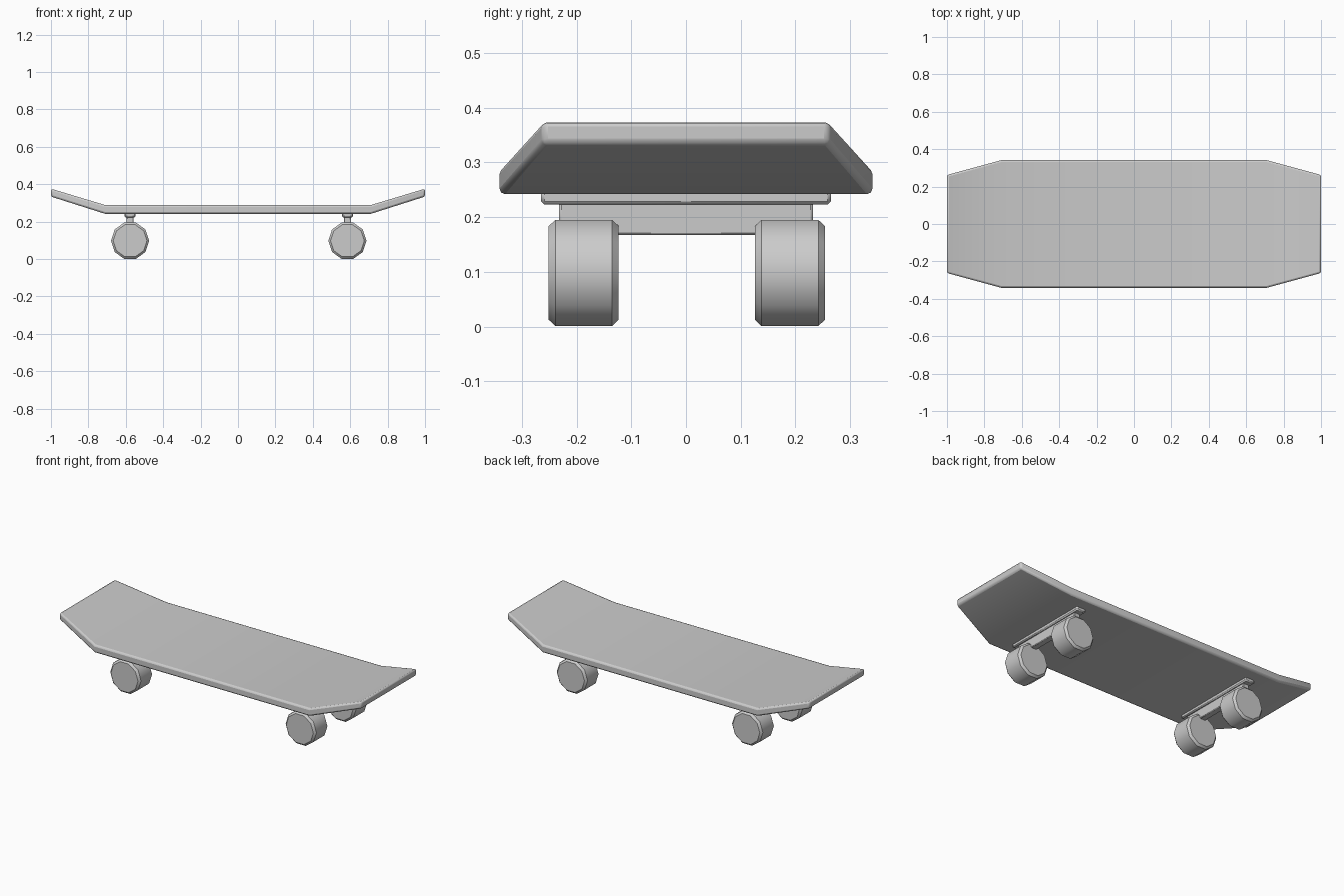
import bpy, bmesh, math

if "Cube" in bpy.data.objects:
    bpy.data.objects.remove(bpy.data.objects["Cube"])


def make(name, bm, bevel=0.0, segments=1):
    bmesh.ops.recalc_face_normals(bm, faces=bm.faces)
    mesh = bpy.data.meshes.new(name)
    bm.to_mesh(mesh)
    bm.free()
    obj = bpy.data.objects.new(name, mesh)
    bpy.context.collection.objects.link(obj)
    if bevel:
        mod = obj.modifiers.new("bevel", "BEVEL")
        mod.width = bevel
        mod.segments = segments
        mod.limit_method = "ANGLE"
        mod.angle_limit = math.radians(40)
    bpy.ops.object.select_all(action="DESELECT")
    obj.select_set(True)
    bpy.context.view_layer.objects.active = obj
    bpy.ops.object.shade_smooth_by_angle(angle=math.radians(40))
    return obj


def box(name, centre, size, bevel):
    bm = bmesh.new()
    bmesh.ops.create_cube(bm, size=1)
    bmesh.ops.scale(bm, vec=size, verts=bm.verts)
    bmesh.ops.translate(bm, vec=centre, verts=bm.verts)
    return make(name, bm, bevel)


# Deck: rectangular sections lofted along x, with kicked-up ends
bm = bmesh.new()
rings = []
for x, w, low, high in [(-1, 0.262, 0.334, 0.376), (-0.711, 0.341, 0.242, 0.289),
                        (0.711, 0.341, 0.242, 0.289), (1, 0.262, 0.334, 0.376)]:
    rings.append([bm.verts.new((x, y, z)) for y, z in
                  [(-w, low), (w, low), (w, high), (-w, high)]])
for a, b in zip(rings, rings[1:]):
    for i in range(4):
        j = (i + 1) % 4
        bm.faces.new((a[i], a[j], b[j], b[i]))
bm.faces.new(rings[0])
bm.faces.new(rings[-1])
make("deck", bm, 0.01, 2)


# Ten-sided wheel with chamfered rims, axis along y
def wheel(name, x, y):
    radius, half, sides, cut = 0.102, 0.064, 10, 0.012
    bm = bmesh.new()
    loops = []
    for dy, r in [(-half, radius - cut), (-half + cut, radius),
                  (half - cut, radius), (half, radius - cut)]:
        loops.append([bm.verts.new((x + r * math.cos(math.tau * i / sides), y + dy,
                                    0.098 + r * math.sin(math.tau * i / sides)))
                      for i in range(sides)])
    for a, b in zip(loops, loops[1:]):
        for i in range(sides):
            j = (i + 1) % sides
            bm.faces.new((a[i], a[j], b[j], b[i]))
    bm.faces.new(loops[0])
    bm.faces.new(loops[-1])
    make(name, bm)


# Trucks: mounting plate, hanger and two wheels at each end
for end, x in [("rear", -0.577), ("front", 0.585)]:
    box(end + "_truck_plate", (x, 0, 0.237), (0.06, 0.53, 0.028), 0.006)
    box(end + "_truck_hanger", (x, 0, 0.199), (0.038, 0.464, 0.064), 0.004)
    for side, y in [("left", -0.187), ("right", 0.19)]:
        wheel(f"{end}_{side}_wheel", x, y)
